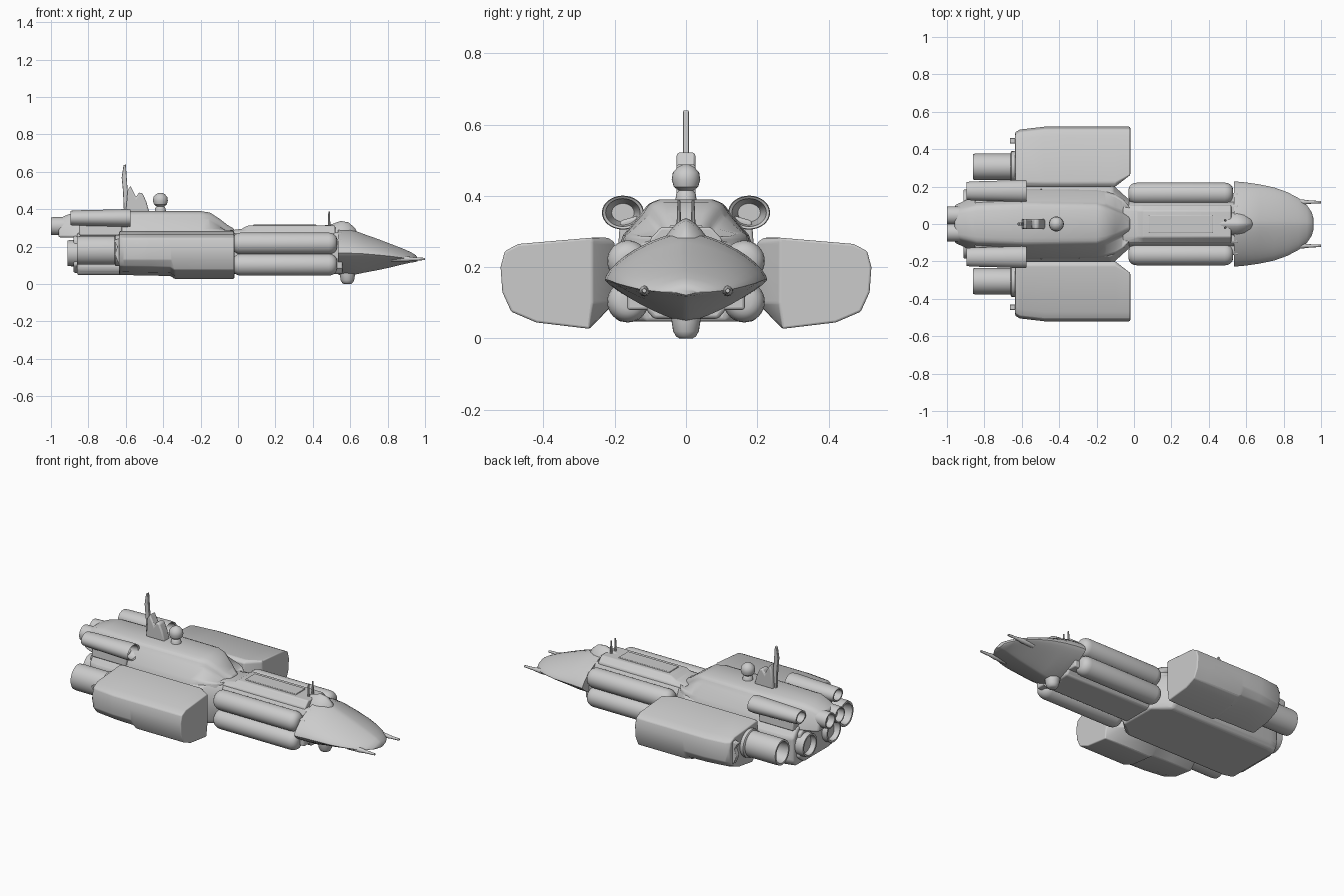
import bpy, bmesh
from math import sin, cos, pi

if "Cube" in bpy.data.objects:
    bpy.data.objects.remove(bpy.data.objects["Cube"])


def finish(name, bm, bevel=0.0, segs=3):
    bmesh.ops.recalc_face_normals(bm, faces=bm.faces)
    me = bpy.data.meshes.new(name)
    bm.to_mesh(me)
    bm.free()
    ob = bpy.data.objects.new(name, me)
    bpy.context.collection.objects.link(ob)
    if bevel:
        m = ob.modifiers.new("bevel", 'BEVEL')
        m.width, m.segments, m.limit_method = bevel, segs, 'ANGLE'
        m.angle_limit = 0.5
    return ob


def loft(name, sections, bevel=0.0):
    """Skin a list of closed point loops and cap both ends."""
    bm = bmesh.new()
    rings = [[bm.verts.new(p) for p in s] for s in sections]
    n = len(rings[0])
    for a, b in zip(rings, rings[1:]):
        for i in range(n):
            j = (i + 1) % n
            bm.faces.new((a[i], a[j], b[j], b[i]))
    bm.faces.new(rings[0])
    bm.faces.new(rings[-1])
    return finish(name, bm, bevel)


def turned(name, profile, y, z, sy=1.0, sz=1.0, n=32):
    """Revolve (x, radius) pairs about an axis parallel to x."""
    return loft(name, [[(x, y + sy * r * cos(2 * pi * i / n), z + sz * r * sin(2 * pi * i / n))
                        for i in range(n)] for x, r in profile])


def upright(name, profile, x, y, n=24):
    """Revolve (z, radius) pairs about a vertical axis."""
    return loft(name, [[(x + r * cos(2 * pi * i / n), y + r * sin(2 * pi * i / n), z)
                        for i in range(n)] for z, r in profile])


def plate(name, pts, y0, y1, bevel=0.0):
    """Extrude an x-z outline across y."""
    return loft(name, [[(x, y, z) for x, z in pts] for y in (y0, y1)], bevel)


def mirrored(x, half):
    """Closed symmetric section from its right half (y, z)."""
    return [(x, y, z) for y, z in half] + [(x, -y, z) for y, z in reversed(half)]


def nozzle(name, front, rear, r, y, z, sy=1.0, sz=1.0):
    return turned(name, [(front, r), (rear + 0.02, r), (rear, r * .97), (rear, r * .82),
                         (rear + 0.08, r * .7)], y, z, sy, sz)


# Nose: pointed spade with a sharp side edge
def nose_section(x, w, top, edge, bottom, n=40):
    pts = []
    for i in range(n):
        a = 2 * pi * i / n
        c, s = cos(a), sin(a)
        p = 1.35 if s > 0 else 1.6
        h = top - edge if s > 0 else edge - bottom
        pts.append((x, w * abs(c) ** p * (1 if c > 0 else -1),
                    edge + h * abs(s) ** p * (1 if s > 0 else -1)))
    return pts


loft("nose", [nose_section(*s) for s in (
    (.535, .228, .30, .165, .05), (.60, .222, .295, .165, .045), (.67, .212, .268, .162, .06),
    (.75, .195, .24, .155, .075), (.82, .17, .213, .148, .09), (.88, .138, .19, .14, .105),
    (.925, .10, .17, .134, .115), (.95, .062, .155, .13, .118), (.96, .03, .14, .13, .122))])

# Cockpit hump and chin sensor
loft("cockpit", [nose_section(x, w, t, .25, .22, 24) for x, w, t in (
    (.44, .055, .31), (.50, .068, .32), (.55, .07, .337), (.59, .062, .33), (.625, .04, .30),
    (.64, .015, .27))])
upright("chin_sensor", [(0, .018), (.006, .028), (.02, .036), (.045, .04), (.08, .045)], .585, 0)

# Neck core with raised spine
loft("neck", [mirrored(x, [(.09, .055), (.12, .09), (.12, .24), (.10, .275)]) for x in (-.08, .56)], .01)
loft("spine", [mirrored(x, [(.105, .24), (.10, .28), (.07, z)]) for x, z in
               ((-.06, .285), (.02, .295), (.05, .312), (.52, .312))], .006)
loft("spine_panel", [mirrored(x, [(.05, .30), (.045, .317)]) for x in (.08, .42)], .003)

# Main hull, narrowing to the neck in front
hull = [(.19, .047), (.215, .08), (.215, .22), (.17, .275)]
loft("main_hull", [mirrored(x, [(y * k, z) for y, z in hull]) for x, k in
                   ((-.86, .92), (-.80, 1), (-.12, 1), (-.02, .58))], .012)

# Superstructure with a sloped round front
loft("superstructure", [mirrored(x, [(b, .25), (b * .93, .29), (m, t - .04), (m * .85, t - .012), (m * .6, t)])
                        for x, b, m, t in ((-.96, .10, .085, .35), (-.90, .13, .10, .375),
                                           (-.84, .15, .115, .39), (-.58, .19, .125, .39),
                                           (-.20, .185, .12, .39), (-.15, .18, .105, .382),
                                           (-.10, .165, .08, .35), (-.055, .135, .06, .315),
                                           (-.02, .09, .04, .295))], .01)

# Side pods, fuel tanks, engines and nose prongs on both sides
pod = [(.27, .027), (.42, .045), (.49, .075), (.515, .13), (.52, .2), (.508, .245), (.47, .265),
       (.22, .283), (.2, .27), (.2, .1)]
for side, s in (("left", 1), ("right", -1)):
    secs = []
    for x, inner, outer, lift in ((-.635, .22, .49, .022), (-.61, .2, .505, .02), (-.48, .2, .52, .018),
                                  (-.36, .2, .52, .015), (-.34, .2, .52, 0), (-.10, .2, .52, 0),
                                  (-.02, .262, .52, 0)):
        secs.append([(x, s * min(max(y, inner), outer) if y < .3 else s * (y - .52 + outer),
                      z + (lift if z < .1 else 0)) for y, z in pod])
    loft(side + "_pod", secs, .006)
    nozzle(side + "_pod_engine", -.60, -.86, .071, s * .306, .18, 1, 1.08)
    turned(side + "_pod_engine_collar", [(-.60, .085), (-.655, .083), (-.66, .075)], s * .306, .18)
    plate(side + "_pod_fin", [(-.62, .25), (-.665, .235), (-.645, .2), (-.66, .16), (-.64, .11), (-.62, .1)],
          s * .43, s * .46, .004)

    # Four rounded tanks beside the neck
    for level, z in (("upper", .217), ("lower", .103)):
        r = .058
        ends = [(-.03 + .045 * (1 - cos(a)), .02 + .038 * sin(a)) for a in (0, .4, .8, 1.2, pi / 2)]
        far = [(.50 - x, q) for x, q in reversed(ends)]
        turned(f"{side}_{level}_tank", ends + far, s * .163, z, 1, 1)
    loft(side + "_tank_bracket", [[(x, s * y, z) for y, z in ((.1, .08), (.165, .08), (.165, .24), (.1, .24))]
                                  for x in (.47, .56)], .008)

    # Upper engine with open intake and exhaust
    turned(side + "_upper_engine", [(-.70, .03), (-.58, .046), (-.575, .054), (-.60, .056), (-.72, .052),
                                    (-.87, .048), (-.895, .045), (-.895, .036), (-.80, .03)],
           s * .177, .353, 1.05, .85)
    loft(side + "_upper_engine_mount", [[(x, s * y, z) for y, z in
                                         ((.08, .26), (.19, .26), (.185, .33), (.08, .36))]
                                        for x in (-.85, -.62)], .008)

    # Rear main engines
    nozzle(side + "_top_rear_engine", -.88, -1.0, .048, s * .046, .31)
    nozzle(side + "_lower_rear_engine", -.80, -.912, .07, s * .115, .165)

    # Nose prongs and twin aerials
    turned(side + "_prong", [(.82, .016), (.90, .014), (.94, .009), (1.0, .006)], s * .117, .134, n=12)
    upright(side + "_aerial", [(.30, .007), (.345, .006), (.388, .004)], .487, s * .02, 10)

# Rear end block behind the hull
loft("rear_block", [mirrored(x, [(.12, .06), (.17, .1), (.16, .24), (.09, .29)]) for x in (-.88, -.80)], .01)

# Dorsal sensor dome, turret block and mast
upright("sensor_dome", [(.38, .03), (.405, .028), (.415, .02), (.425, .034), (.445, .04), (.465, .037),
                        (.48, .024), (.488, .008)], -.415, 0)
plate("turret_block", [(-.60, .385), (-.475, .385), (-.49, .44), (-.51, .485), (-.53, .49), (-.545, .465),
                       (-.575, .525), (-.59, .50)], -.027, .027, .008)
plate("mast", [(-.61, .385), (-.575, .385), (-.59, .5), (-.60, .64), (-.612, .635), (-.622, .57), (-.615, .5)],
      -.008, .008, .003)

# Smooth shading with crisp edges
for ob in bpy.data.objects:
    ob.select_set(ob.type == 'MESH')
    bpy.context.view_layer.objects.active = ob
bpy.ops.object.shade_smooth_by_angle(angle=0.6)
